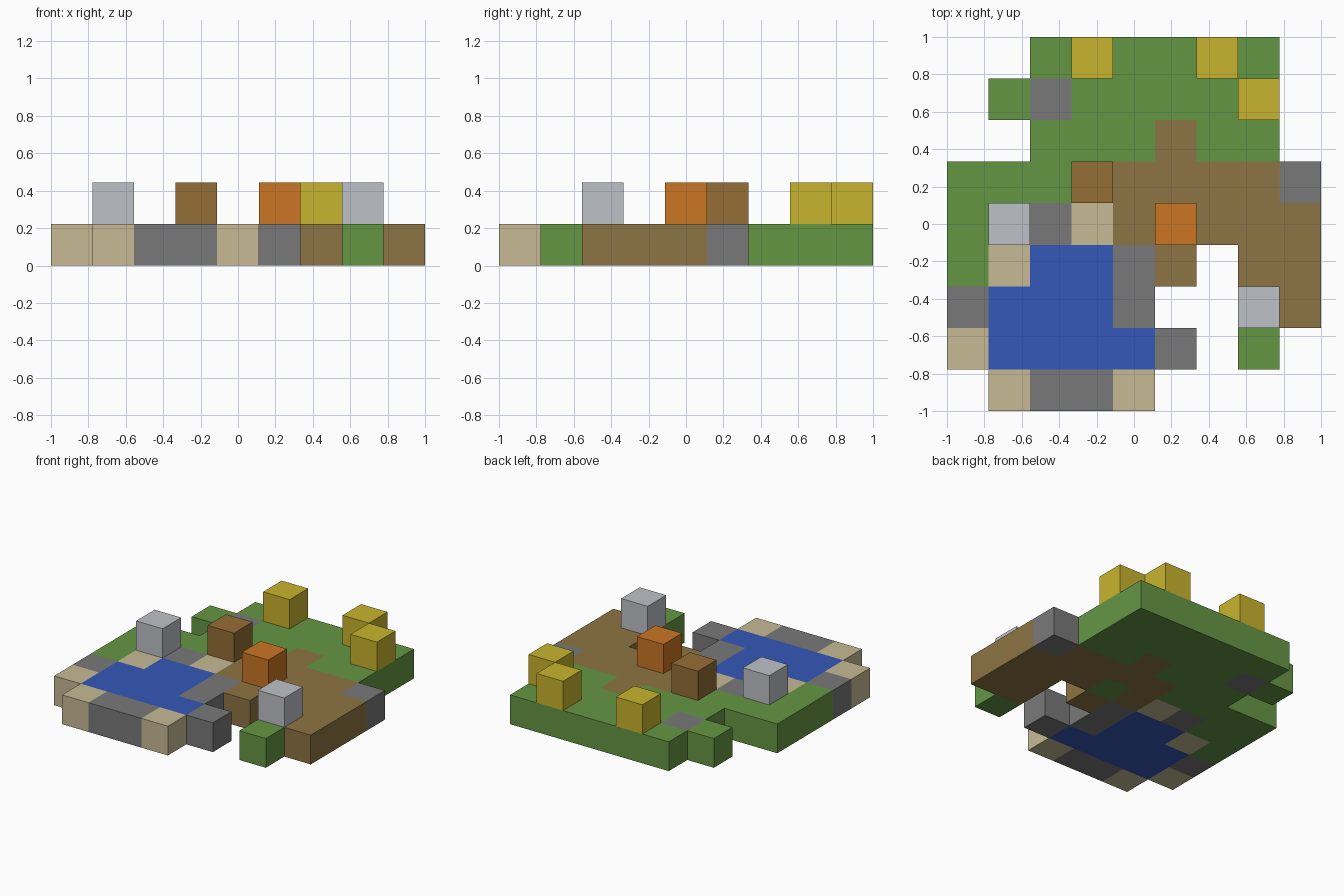
import bpy
import bmesh

cube = bpy.data.objects.get("Cube")
if cube:
    bpy.data.objects.remove(cube, do_unlink=True)

N = 9
CELL = 2 / N


def linear(v):
    v /= 255
    return v / 12.92 if v <= 0.04045 else ((v + 0.055) / 1.055) ** 2.4


def material(name, rgb):
    colour = [linear(v) for v in rgb] + [1]
    mat = bpy.data.materials.new(name)
    mat.use_nodes = True
    mat.diffuse_color = colour
    bsdf = mat.node_tree.nodes["Principled BSDF"]
    bsdf.inputs["Base Color"].default_value = colour
    bsdf.inputs["Roughness"].default_value = 0.9
    return mat


# Letter: part name and material
KINDS = {
    "G": ("grass_ground", material("grass green", (101, 150, 68))),
    "D": ("dirt_path", material("dirt brown", (141, 117, 67))),
    "S": ("stone_ground", material("stone grey", (121, 121, 121))),
    "A": ("sand_shore", material("sand beige", (199, 186, 149))),
    "W": ("water_pond", material("water blue", (53, 89, 185))),
    "w": ("wood_block", material("wood brown", (149, 110, 54))),
    "o": ("orange_block", material("orange", (202, 118, 34))),
    "y": ("hay_block", material("hay yellow", (201, 180, 46))),
    "l": ("metal_block", material("light grey", (189, 193, 199))),
}

# Ground and block layers, back row first, left to right along x
GROUND = [
    "..GGGGGG.",
    ".GSGGGGG.",
    "..GGGDGG.",
    "GGGGDDDDS",
    "GGSADGDDD",
    "GAWWSD.DD",
    "SWWWS..DD",
    "AWWWWS.G.",
    ".ASSA....",
]
BLOCKS = [
    "...y..y..",
    ".......y.",
    ".........",
    "...w.....",
    ".l...o...",
    ".........",
    ".......l.",
]


def build_patch(name, mat, cells, level):
    """Join unit squares into one outline and raise it by one cell."""
    bm = bmesh.new()
    for c, r in cells:
        x, y = -1 + c * CELL, 1 - r * CELL
        z = level * CELL
        bm.faces.new([bm.verts.new(p) for p in (
            (x, y - CELL, z), (x + CELL, y - CELL, z),
            (x + CELL, y, z), (x, y, z))])
    bmesh.ops.remove_doubles(bm, verts=bm.verts, dist=CELL / 100)
    raised = bmesh.ops.extrude_face_region(bm, geom=bm.faces[:], use_keep_orig=True)
    top = [g for g in raised["geom"] if isinstance(g, bmesh.types.BMVert)]
    bmesh.ops.translate(bm, verts=top, vec=(0, 0, CELL))
    bmesh.ops.recalc_face_normals(bm, faces=bm.faces)
    mesh = bpy.data.meshes.new(name)
    bm.to_mesh(mesh)
    bm.free()
    mesh.materials.append(mat)
    obj = bpy.data.objects.new(name, mesh)
    bpy.context.collection.objects.link(obj)


def cells_of(layer, letter):
    return [(c, r) for r, row in enumerate(layer)
            for c, ch in enumerate(row) if ch == letter]


for letter, (name, mat) in KINDS.items():
    # Ground patches are joined by kind
    ground = cells_of(GROUND, letter)
    if ground:
        build_patch(name, mat, ground, 0)
    # Raised blocks stay separate
    for i, cell in enumerate(cells_of(BLOCKS, letter), 1):
        build_patch(f"{name}_{i}", mat, [cell], 1)
